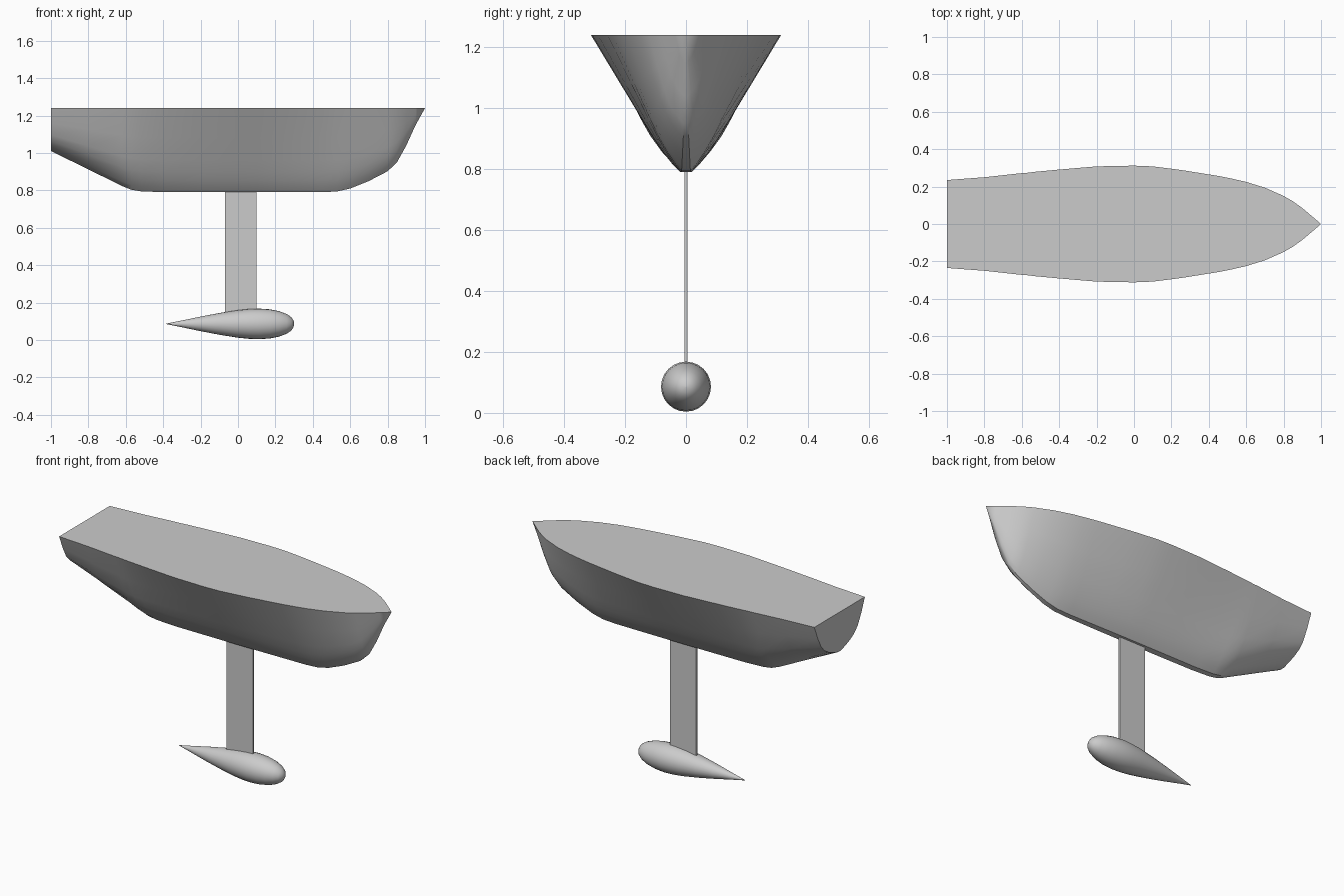
import bpy
import bmesh
from math import cos, sin, pi

cube = bpy.data.objects.get("Cube")
if cube:
    bpy.data.objects.remove(cube, do_unlink=True)

# Plain grey for every part
grey = bpy.data.materials.new("plain grey")
grey.use_nodes = True
grey.diffuse_color = (0.6, 0.6, 0.6, 1)
grey.node_tree.nodes["Principled BSDF"].inputs["Base Color"].default_value = grey.diffuse_color


def finish(bm, name, angle):
    """Clean the mesh, make an object of it and shade it smooth up to an angle."""
    bmesh.ops.remove_doubles(bm, verts=bm.verts, dist=0.0005)
    bmesh.ops.recalc_face_normals(bm, faces=bm.faces)
    mesh = bpy.data.meshes.new(name)
    bm.to_mesh(mesh)
    bm.free()
    mesh.materials.append(grey)
    obj = bpy.data.objects.new(name, mesh)
    bpy.context.collection.objects.link(obj)
    bpy.ops.object.select_all(action='DESELECT')
    obj.select_set(True)
    bpy.context.view_layer.objects.active = obj
    bpy.ops.object.shade_smooth_by_angle(angle=angle)
    return obj


def loft(rings, name, angle):
    """Skin closed rings of points and cap both ends."""
    bm = bmesh.new()
    loops = [[bm.verts.new(p) for p in ring] for ring in rings]
    n = len(loops[0])
    for a, b in zip(loops, loops[1:]):
        for i in range(n):
            j = (i + 1) % n
            bm.faces.new((a[i], a[j], b[j], b[i]))
    bm.faces.new(loops[0])
    bm.faces.new(loops[-1])
    return finish(bm, name, angle)


# Hull: stations of (x, deck half width, keel height, fullness of the bilge)
DECK = 1.24
stations = [
    (-1, .235, 1.01, 1), (-.8, .25, .912, .8), (-.62, .27, .823, .45),
    (-.57, .274, .803, .35), (-.52, .28, .795, .25), (-.4, .291, .79, .1),
    (-.2, .308, .79, 0), (0, .312, .79, 0), (.1, .308, .79, 0),
    (.25, .289, .79, 0), (.45, .257, .79, .05), (.53, .241, .794, .1),
    (.6, .225, .81, .15), (.7, .194, .85, .25), (.8, .15, .902, .4),
    (.85, .121, .95, .5), (.9, .085, 1.04, .5), (.95, .043, 1.15, .5),
    (1, 0, 1.24, .5),
]
# Section: (height share, fine width share, full width share)
section = [(1, 1, 1), (.65, .695, .86), (.38, .46, .72), (.24, .335, .59),
           (.14, .235, .43), (.06, .145, .24), (0, .06, .06)]


def hull_ring(x, width, keel, full):
    side = [(width * (a + (b - a) * full), keel + (DECK - keel) * h)
            for h, a, b in section]
    return [(x, y, z) for y, z in side] + [(x, -y, z) for y, z in reversed(side)]


loft([hull_ring(*s) for s in stations], "hull", 0.6)

# Keel fin: thin flat plate between hull and ballast
bm = bmesh.new()
bmesh.ops.create_cube(bm, size=1)
bmesh.ops.scale(bm, vec=(.17, .01, .69), verts=bm.verts)
bmesh.ops.translate(bm, vec=(.015, 0, .455), verts=bm.verts)
finish(bm, "keel_fin", 0.5)

# Ballast bulb: teardrop, blunt at the front and pointed at the back
bulb_profile = [(-.385, .001), (-.3, .018), (-.2, .039), (-.1, .058), (0, .074),
                (.06, .08), (.11, .082), (.17, .078), (.22, .068), (.26, .053),
                (.285, .036), (.297, .018), (.3, .001)]
SIDES = 24


def bulb_ring(x, r):
    return [(x, r * cos(2 * pi * i / SIDES), .086 + r * sin(2 * pi * i / SIDES))
            for i in range(SIDES)]


loft([bulb_ring(*p) for p in bulb_profile], "ballast_bulb", 1.0)
